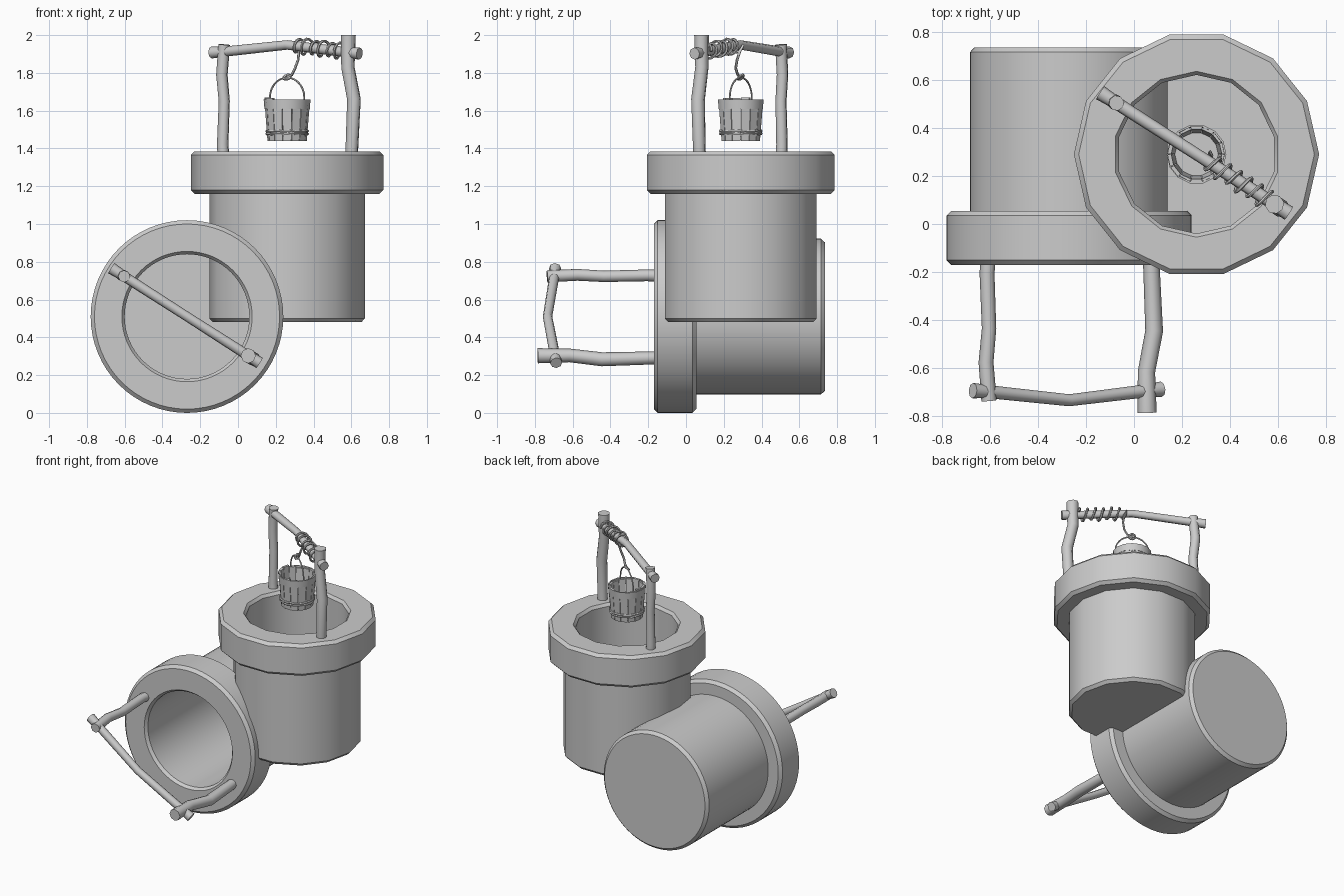
import bpy, bmesh, math, random
from math import sin, cos, pi
from mathutils import Matrix, Vector

if "Cube" in bpy.data.objects:
    bpy.data.objects.remove(bpy.data.objects["Cube"])

random.seed(4)
BAR_ANGLE = math.radians(-32.6)


def finish(obj, angle=32):
    bpy.ops.object.select_all(action='DESELECT')
    obj.select_set(True)
    bpy.context.view_layer.objects.active = obj
    bpy.ops.object.shade_smooth_by_angle(angle=math.radians(angle))
    return obj


def mesh_object(name, bm, mat):
    bmesh.ops.recalc_face_normals(bm, faces=bm.faces)
    me = bpy.data.meshes.new(name)
    bm.to_mesh(me)
    bm.free()
    me.transform(mat)
    obj = bpy.data.objects.new(name, me)
    bpy.context.collection.objects.link(obj)
    return finish(obj)


def lathe(name, profile, n, mat, closed=False):
    """Spin (radius, z, phase) points; phase is in steps; radius 0 is a pole."""
    bm = bmesh.new()
    rings = []
    for r, z, ph in profile:
        if r == 0:
            rings.append([bm.verts.new((0, 0, z))] * n)
        else:
            rings.append([bm.verts.new((r * cos(2 * pi * (i + ph) / n),
                                        r * sin(2 * pi * (i + ph) / n), z)) for i in range(n)])
    pairs = list(zip(rings, rings[1:])) + ([(rings[-1], rings[0])] if closed else [])
    for a, b in pairs:
        for i in range(n):
            j = (i + 1) % n
            bm.faces.new(list(dict.fromkeys((a[i], a[j], b[j], b[i]))))
    return mesh_object(name, bm, mat)


def tube(name, points, mat, radii, res=2, cyclic=False):
    """Round bar along a path, with a radius for each point."""
    cu = bpy.data.curves.new(name, 'CURVE')
    cu.dimensions = '3D'
    cu.bevel_depth = 1.0
    cu.bevel_resolution = res
    cu.use_fill_caps = True
    sp = cu.splines.new('POLY')
    sp.points.add(len(points) - 1)
    if not isinstance(radii, (list, tuple)):
        radii = [radii] * len(points)
    for p, co, r in zip(sp.points, points, radii):
        p.co = (*(mat @ Vector(co)), 1)
        p.radius = r
    sp.use_cyclic_u = cyclic
    obj = bpy.data.objects.new(name, cu)
    bpy.context.collection.objects.link(obj)
    bpy.ops.object.select_all(action='DESELECT')
    obj.select_set(True)
    bpy.context.view_layer.objects.active = obj
    bpy.ops.object.convert(target='MESH')
    return finish(bpy.context.view_layer.objects.active, 50)


def along(u, z, v=0.0):
    """Point u along the crossbar direction, v sideways, at height z."""
    c, s = cos(BAR_ANGLE), sin(BAR_ANGLE)
    return (u * c - v * s, u * s + v * c, z)


def well(prefix, mat, sides, inner_phase):
    # Stone shaft with a wide rim and an open bore
    ip = inner_phase
    lathe(prefix + "_shaft", [
        (0, 0, 0), (0.393, 0, 0), (0.412, 0.02, 0), (0.412, 0.68, 0), (0.49, 0.68, 0),
        (0.51, 0.70, 0), (0.51, 0.885, 0), (0.49, 0.905, 0), (0.345, 0.905, ip),
        (0.33, 0.885, ip), (0.33, 0.02, ip), (0, 0.02, ip)], sides, mat)
    # Crooked wooden posts and crossbar
    tube(prefix + "_thin_post", [along(-.40, .88), along(-.405, .94), along(-.395, 1.17),
                                 along(-.41, 1.31), along(-.395, 1.47)],
         mat, [.032, .031, .030, .031, .032])
    tube(prefix + "_thick_post", [along(.405, .88), along(.42, 1.18), along(.382, 1.35),
                                  along(.385, 1.52)], mat, [.034, .037, .036, .040])
    tube(prefix + "_crossbar", [along(-.475, 1.428), along(-.40, 1.432), along(0, 1.468),
                                along(.35, 1.432), along(.455, 1.422)],
         mat, [.032, .027, .025, .027, .032])


upright = Matrix.Translation((0.26, 0.29, 0.48))
lying = Matrix.Translation((-0.27, 0.735, 0.51)) @ Matrix.Rotation(pi / 2, 4, 'X')
well("upright_well", upright, 14, 0.5)
well("lying_well", lying, 64, 0)

# Rope wound on the crossbar, then hanging to the handle
turns, steps = 6, 14
rope = []
for i in range(turns * steps + 1):
    t = i / (turns * steps)
    a = 2 * pi * turns * t
    u = .35 - .31 * t
    r = .039 + .005 * sin(a * .5)
    rope.append(along(u, 1.47 - .1 * u + r * sin(a), r * cos(a)))
rope += [along(.055, 1.435, .03), along(.06, 1.39, .015), along(.05, 1.345),
         along(.03, 1.31), along(.0, 1.297)]
tube("rope", rope, upright, .0075, 1)

# Knot around the handle
tube("rope_knot", [along(.02 * cos(k * pi / 5), 1.297 + .012 * sin(k * pi / 5), .012 * sin(k * pi / 5))
                   for k in range(10)], upright, .0075, 1, True)

# Bucket handle
tube("bucket_handle", [along(-.108, 1.15)] +
     [along(-.108 * cos(k * pi / 14), 1.19 + .105 * sin(k * pi / 14)) for k in range(15)] +
     [along(.108, 1.15)], upright, .005, 1)

# Bucket staves with uneven tops
bm = bmesh.new()
count = 14
for k in range(count):
    top = 1.185 + random.uniform(-.02, .008)
    a0, a1 = 2 * pi * (k + .03) / count, 2 * pi * (k + .97) / count
    v = [bm.verts.new((r * cos(a), r * sin(a), z))
         for z, ro in ((.96, .104), (top, .121)) for r in (ro - .016, ro) for a in (a0, a1)]
    for f in ((0, 1, 3, 2), (4, 5, 7, 6), (0, 1, 5, 4), (2, 3, 7, 6), (0, 2, 6, 4), (1, 3, 7, 5)):
        bm.faces.new([v[i] for i in f])
mesh_object("bucket_staves", bm, upright)

# Bucket floor
lathe("bucket_floor", [(0, .965, 0), (.094, .965, 0), (.094, .985, 0), (0, .985, 0)], 14, upright)

# Upper wooden hoop and lower rope hoops
lathe("bucket_upper_hoop", [(.113, 1.13, 0), (.120, 1.13, 0), (.124, 1.178, 0), (.116, 1.178, 0)],
      14, upright, True)
for i, z in enumerate((.998, 1.012)):
    tube("bucket_rope_hoop_%d" % i,
         [(.108 * cos(2 * pi * k / 28), .108 * sin(2 * pi * k / 28), z + random.uniform(-.003, .003))
          for k in range(28)], upright, .0075, 1, True)
